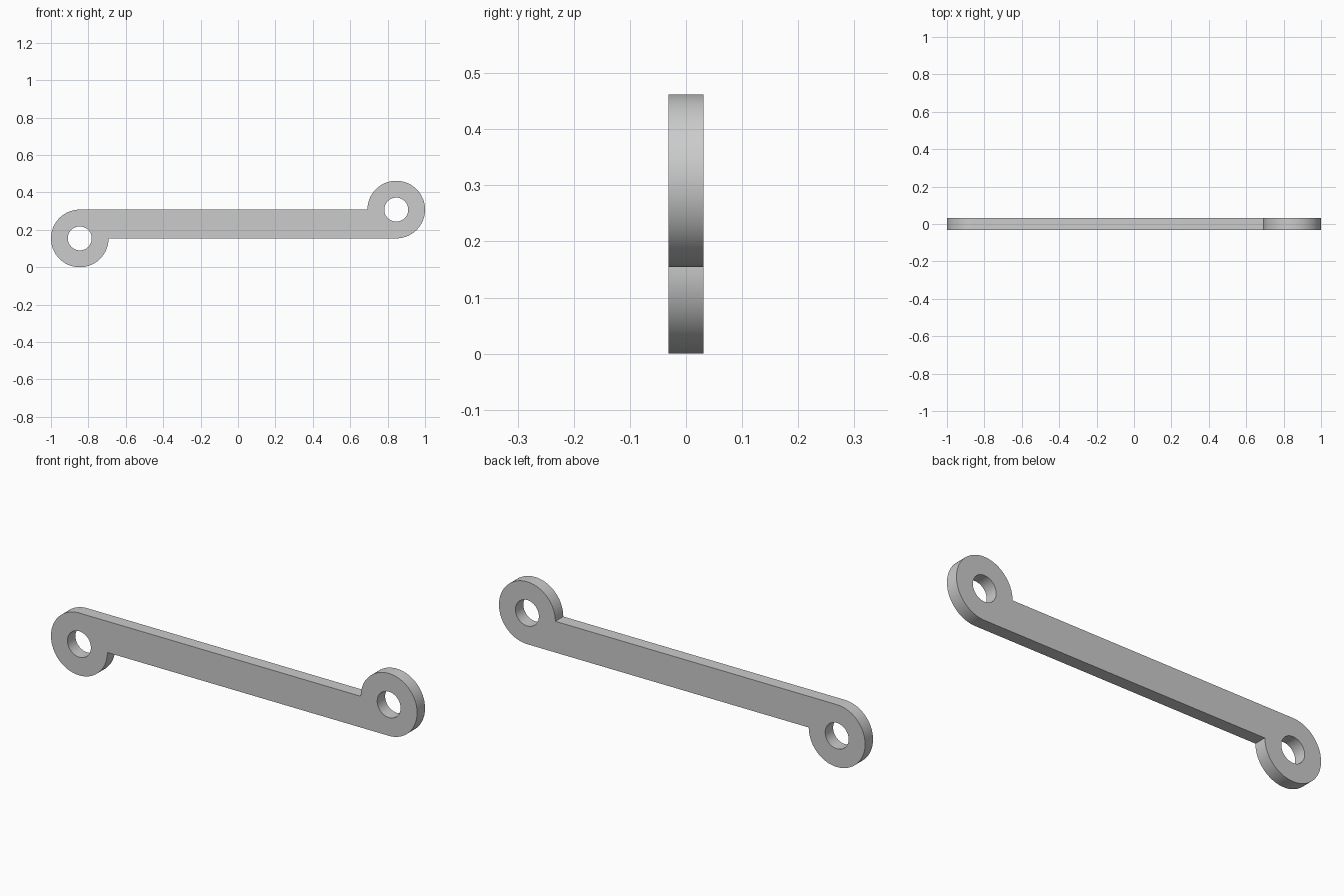
import bpy
import bmesh
import math
from mathutils import Vector

cube = bpy.data.objects.get("Cube")
if cube:
    bpy.data.objects.remove(cube, do_unlink=True)

EYE_R = 0.154      # outer radius of each end eye
HOLE_R = 0.064
THICK = 0.062
LEFT_EYE = Vector((-1 + EYE_R, 0, EYE_R))
RIGHT_EYE = Vector((1 - EYE_R, 0, 2 * EYE_R))


def arc(centre, radius, start, sweep, steps):
    """Points along an arc in the XZ plane, angles in degrees."""
    pts = []
    for i in range(steps + 1):
        a = math.radians(start + sweep * i / steps)
        pts.append(centre + Vector((math.cos(a), 0, math.sin(a))) * radius)
    return pts


def add_loop(bm, pts):
    verts = [bm.verts.new(p + Vector((0, -THICK / 2, 0))) for p in pts]
    return [bm.edges.new((v, verts[i - 1])) for i, v in enumerate(verts)]


# Bar outline: three-quarter arcs on opposite sides, joined by straight edges
outline = arc(LEFT_EYE, EYE_R, 90, 270, 60) + arc(RIGHT_EYE, EYE_R, 270, 270, 60)

bm = bmesh.new()
edges = add_loop(bm, outline)
# Pin holes
for eye in (LEFT_EYE, RIGHT_EYE):
    edges += add_loop(bm, arc(eye, HOLE_R, 0, 360, 48)[:-1])
bmesh.ops.triangle_fill(bm, edges=edges, use_beauty=True, normal=(0, -1, 0))

# Plate thickness
result = bmesh.ops.extrude_face_region(bm, geom=bm.faces[:])
moved = [g for g in result["geom"] if isinstance(g, bmesh.types.BMVert)]
bmesh.ops.translate(bm, verts=moved, vec=(0, THICK, 0))
bmesh.ops.recalc_face_normals(bm, faces=bm.faces[:])

mesh = bpy.data.meshes.new("link_bar")
bm.to_mesh(mesh)
bm.free()
bar = bpy.data.objects.new("link_bar", mesh)
bpy.context.collection.objects.link(bar)

# Plain grey metal
grey = bpy.data.materials.new("grey_metal")
grey.use_nodes = True
colour = (0.6, 0.6, 0.6, 1)
grey.diffuse_color = colour
grey.node_tree.nodes["Principled BSDF"].inputs["Base Color"].default_value = colour
mesh.materials.append(grey)

# Smooth curved walls, crisp rims
bpy.ops.object.select_all(action="DESELECT")
bar.select_set(True)
bpy.context.view_layer.objects.active = bar
bpy.ops.object.shade_smooth_by_angle(angle=math.radians(30))
